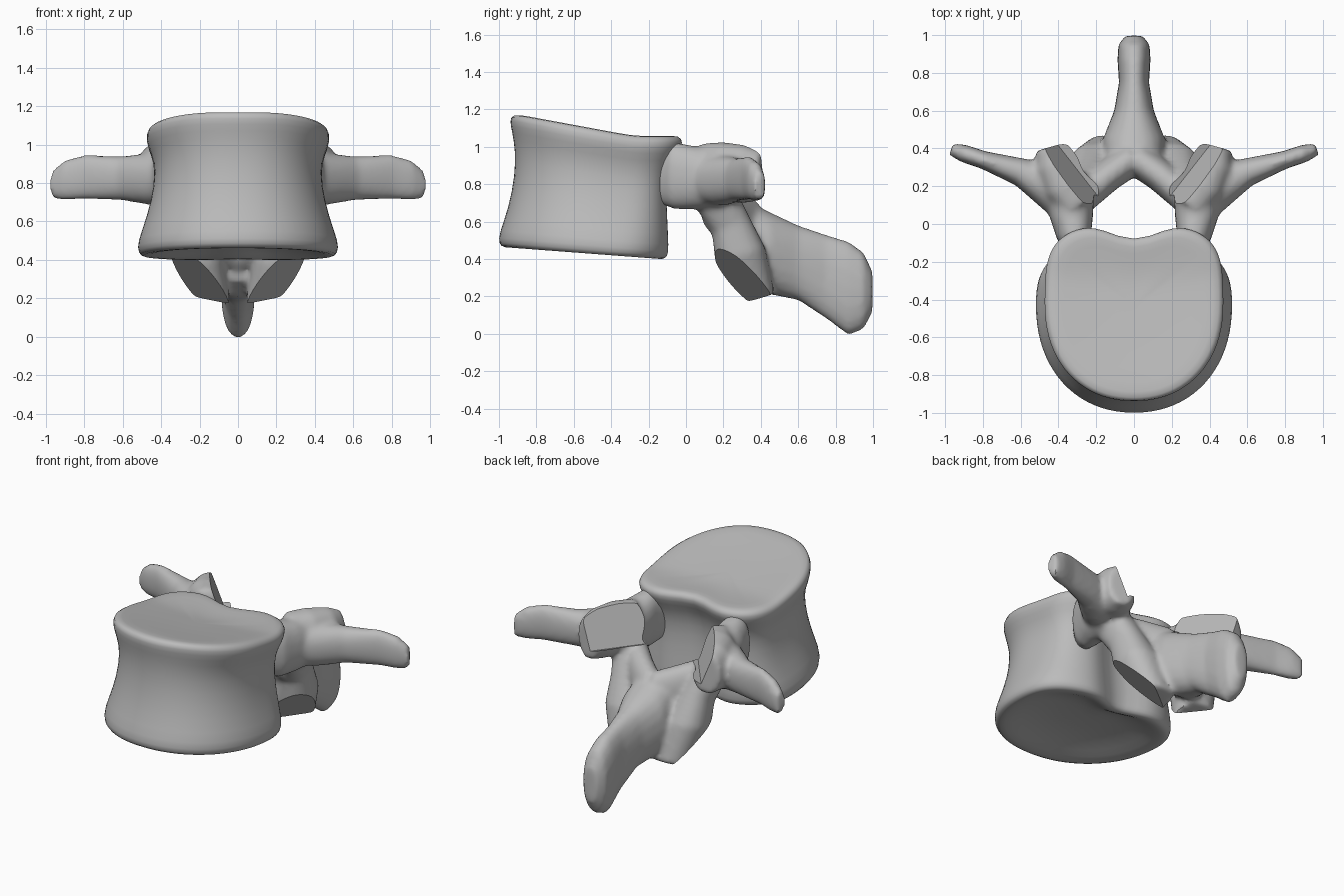
import bpy, bmesh, math
from mathutils import Vector, Matrix

cube = bpy.data.objects.get("Cube")
if cube:
    bpy.data.objects.remove(cube, do_unlink=True)

bone = bpy.data.materials.new("bone_grey")
bone.use_nodes = True
bone.diffuse_color = (0.5, 0.5, 0.5, 1)
bone.node_tree.nodes["Principled BSDF"].inputs["Base Color"].default_value = (0.5, 0.5, 0.5, 1)


def make_object(name, bm):
    bmesh.ops.recalc_face_normals(bm, faces=bm.faces[:])
    mesh = bpy.data.meshes.new(name)
    bm.to_mesh(mesh)
    bm.free()
    mesh.materials.append(bone)
    obj = bpy.data.objects.new(name, mesh)
    bpy.context.collection.objects.link(obj)
    return obj


def finish(obj, angle):
    """Apply the modifiers and smooth shade, keeping sharp edges."""
    bpy.ops.object.select_all(action='DESELECT')
    obj.select_set(True)
    bpy.context.view_layer.objects.active = obj
    for mod in list(obj.modifiers):
        bpy.ops.object.modifier_apply(modifier=mod.name)
    bpy.ops.object.shade_smooth_by_angle(angle=math.radians(angle))


def power(c, p):
    return math.copysign(abs(c) ** p, c)


def skin(bm, rings):
    """Bridge consecutive rings of points with quads."""
    loops = [[bm.verts.new(p) for p in ring] for ring in rings]
    n = len(loops[0])
    for a, b in zip(loops, loops[1:]):
        for i in range(n):
            j = (i + 1) % n
            bm.faces.new((a[i], a[j], b[j], b[i]))
    return loops


def tube(bm, stations, ref, side=1):
    """Loft of rounded sections: centre x, y, z, half width, half height along ref."""
    ref = Vector(ref)
    pts = [Vector(s[:3]) for s in stations]
    rings = []
    for i, (x, y, z, a, b) in enumerate(stations):
        tangent = pts[min(i + 1, len(pts) - 1)] - pts[max(i - 1, 0)]
        across = tangent.cross(ref).normalized()
        ring = []
        for k in range(20):
            t = math.tau * k / 20
            p = pts[i] + across * a * power(math.cos(t), .88) + ref * b * power(math.sin(t), .88)
            ring.append((p.x * side, p.y, p.z))
        rings.append(ring)
    loops = skin(bm, rings)
    bm.faces.new(loops[0])
    bm.faces.new(loops[-1])


# Vertebral body: waisted drum with a notched back and tilted end plates
def floor_z(y):
    return .385 - .075 * y


def roof_z(y):
    t = min(max((-.28 - y) / .62, 0), 1)
    return 1.06 + .115 * t


def body_ring(h, a, front, back, scale=1, lift=0):
    ring = []
    mid = -.43
    back_power = 2 / (2.5 + 1.1 * min(h / .5, 1))   # squarer back towards the top
    for k in range(40):
        t = math.tau * k / 40
        c, s = math.cos(t), math.sin(t)
        n = back_power if s > 0 else 2 / 2.15
        x = a * power(c, n) * scale
        y = power(s, n) * ((back - mid) if s > 0 else (mid - front))
        if s > 0:
            y -= .1 * s * math.exp(-(x / .13) ** 2)
        y = mid + y * scale
        ring.append((x, y, floor_z(y) + h * (roof_z(y) - floor_z(y)) + lift))
    return ring


bm = bmesh.new()
rings = [body_ring(0, .49, -.97, -.11, .3, .075),
         body_ring(0, .49, -.97, -.11, .65, .05),
         body_ring(0, .49, -.97, -.11, .88, .01)]
for level in [(0, .495, -.975, -.1), (.03, .52, -1.005, -.07), (.11, .525, -1, -.07),
              (.3, .475, -.95, -.08), (.55, .435, -.915, -.09), (.74, .435, -.915, -.07),
              (.86, .47, -.93, -.025), (.95, .48, -.945, .005), (1, .455, -.93, -.02)]:
    rings.append(body_ring(*level))
rings += [body_ring(1, .455, -.93, -.02, .85, -.003),
          body_ring(1, .455, -.93, -.02, .5, -.01),
          body_ring(1, .455, -.93, -.02, .2, -.012)]
loops = skin(bm, rings)
bm.faces.new(loops[0])
bm.faces.new(loops[-1])
body = make_object("vertebral_body", bm)
body.modifiers.new("Round", 'SUBSURF').levels = 1
finish(body, 60)

# Posterior arch: paired processes plus the spine, fused into one surface
UP, SIDE = (0, 0, 1), (1, 0, 0)
pedicle = [(.27, -.15, .84, .06, .14), (.315, -.06, .845, .095, .18),
           (.33, .04, .835, .115, .17), (.34, .18, .83, .13, .16)]
transverse = [(.3, .09, .82, .13, .13), (.45, .2, .82, .115, .135), (.6, .275, .825, .075, .115),
              (.8, .34, .832, .047, .115), (.9, .373, .815, .047, .105), (.968, .397, .79, .033, .07)]
superior = [(.3, .09, .855, .1, .165), (.36, .2, .865, .13, .16),
            (.41, .32, .855, .125, .155), (.435, .41, .845, .085, .13)]
inferior = [(.3, .14, .76, .12, .1), (.25, .24, .58, .11, .1),
            (.215, .29, .42, .14, .135), (.155, .36, .18, .12, .115)]
lamina = [(.28, .13, .69, .08, .13), (.14, .255, .6, .085, .17), (0, .355, .52, .09, .2)]
spinous = [(0, .33, .5, .16, .21), (0, .45, .43, .165, .22), (0, .6, .38, .105, .2),
           (0, .75, .305, .08, .225), (0, .87, .242, .088, .252),
           (0, .95, .23, .083, .205), (0, .997, .225, .045, .11)]

bm = bmesh.new()
for side in (1, -1):
    for part in (pedicle, transverse, superior, lamina):
        tube(bm, part, UP, side)
    tube(bm, inferior, SIDE, side)
tube(bm, spinous, UP)
arch = make_object("posterior_arch", bm)


# Cutters that slice the four flat joint facets
def facet_box(bm, centre, along, normal, size, side):
    n = Vector(normal).normalized()
    u = Vector(along)
    u = (u - n * u.dot(n)).normalized()
    v = n.cross(u)
    middle = Vector(centre) + n * size[2] / 2
    frame = Matrix((u, v, n)).transposed().to_4x4()
    matrix = Matrix.Translation(middle) @ frame @ Matrix.Diagonal((*size, 1))
    bmesh.ops.create_cube(bm, size=1, matrix=Matrix.Diagonal((side, 1, 1, 1)) @ matrix)


cutters = []
for side in (1, -1):
    for name, spec in (
            ("upper", ((.352, .243, .965), (.22, .29, 0), (-.74, .58, .34), (.6, .4, .22))),
            ("lower", ((.2, .31, .29), (-.2, .28, -.22), (.5, -.5, -.75), (.6, .5, .3)))):
        bm = bmesh.new()
        facet_box(bm, *spec, side)
        cutter = make_object(name + "_facet_cutter", bm)
        cutter.hide_render = True
        cutters.append(cutter)

remesh = arch.modifiers.new("Fuse", 'REMESH')
remesh.mode = 'VOXEL'
remesh.voxel_size = .016
smooth = arch.modifiers.new("Soften", 'SMOOTH')
smooth.factor = .5
smooth.iterations = 8
for cutter in cutters:
    cut = arch.modifiers.new("Facet", 'BOOLEAN')
    cut.operation = 'DIFFERENCE'
    cut.solver = 'EXACT'
    cut.object = cutter
finish(arch, 35)
for cutter in cutters:
    bpy.data.objects.remove(cutter, do_unlink=True)
